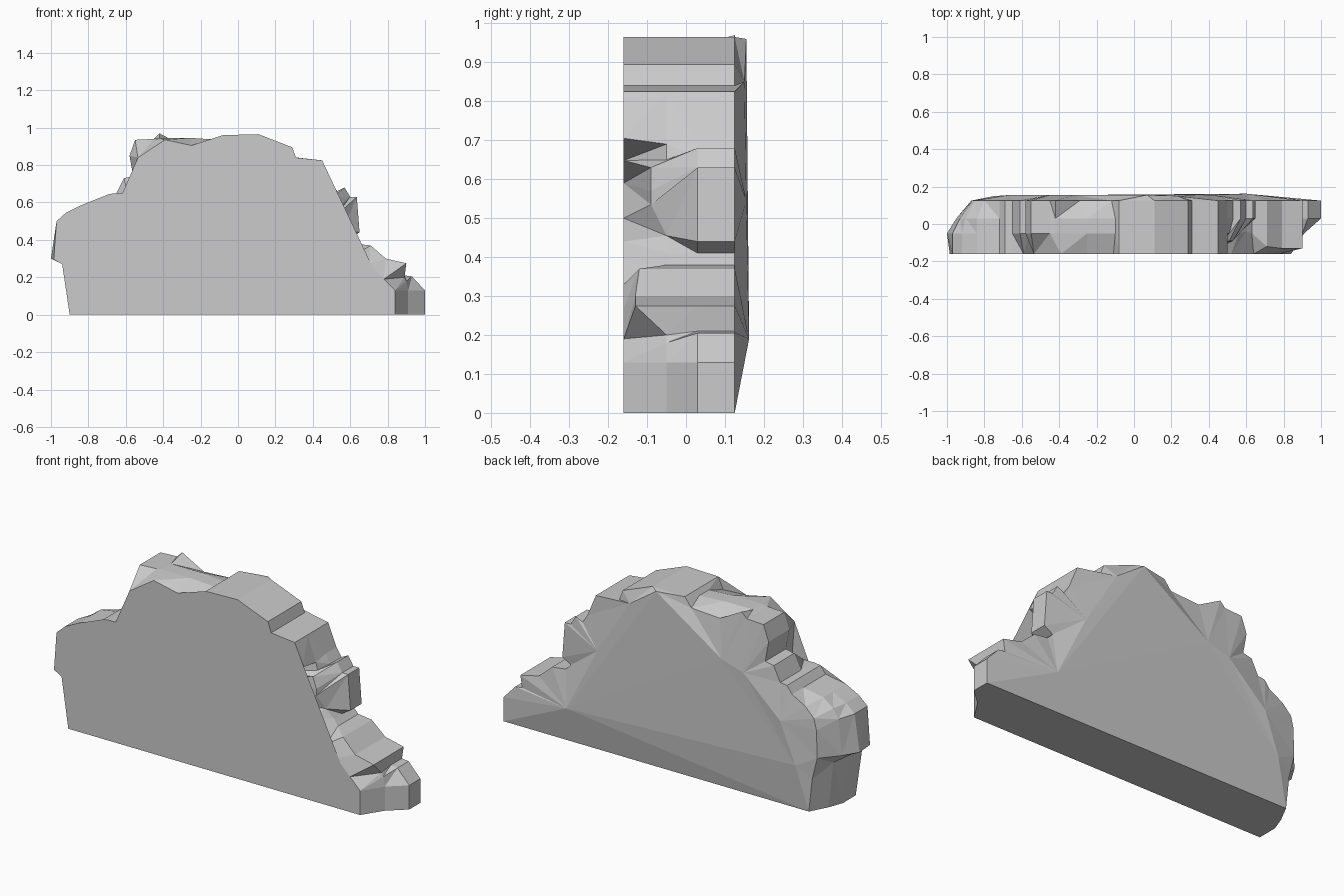
import bpy, bmesh

# Rock outline seen from the front (x, z), bottom left clockwise to bottom right
outline = [(-.90, 0), (-.94, .27), (-1, .30), (-.97, .50), (-.92, .545), (-.84, .585),
           (-.72, .605), (-.69, .645), (-.65, .65), (-.61, .73), (-.56, .74), (-.58, .85),
           (-.55, .935), (-.45, .94), (-.42, .945), (-.25, .945), (-.10, .935), (-.08, .96),
           (.11, .965), (.29, .895), (.31, .84), (.45, .825), (.50, .705), (.53, .66),
           (.57, .68), (.60, .63), (.635, .63), (.65, .44), (.60, .41), (.63, .38),
           (.71, .37), (.79, .30), (.90, .275), (.89, .21), (.93, .205), (1, .13), (1, 0)]


def section(y, changes):
    """Outline at depth y, with chipped points moved to (x, z) or (x, z, y)."""
    pts = []
    for i, p in enumerate(outline):
        p = changes.get(i, p)
        pts.append((p[0], p[2] if len(p) > 2 else y, p[1]))
    return pts


# Front edge, with the notch and the cut-away slope on the right
front = section(-.16, {
    2: (-.985, .295), 9: (-.59, .648), 10: (-.52, .645), 11: (-.535, .84), 12: (-.535, .84),
    13: (-.39, .935), 14: (-.39, .935), 15: (-.25, .905), 16: (-.11, .897),
    23: (.36, .648), 24: (.22, .59), 25: (.22, .59), 26: (.22, .59), 27: (.40, .50),
    28: (.52, .44), 29: (.58, .385), 30: (.64, .33), 31: (.70, .27), 32: (.78, .19),
    33: (.84, .13), 34: (.84, .13), 35: (.84, .13), 36: (.84, 0)})
# Ledges just behind the front
ledge = section(-.05, {
    22: (.50, .69), 23: (.51, .65), 24: (.51, .63, -.09), 25: (.53, .57, -.09),
    26: (.53, .535, -.09), 27: (.56, .455), 28: (.60, .41, -.04),
    30: (.71, .37, -.12), 31: (.79, .30, -.13), 32: (.90, .275, -.13),
    33: (.89, .20), 34: (.90, .18), 35: (.91, .13), 36: (.91, 0)})
middle = section(.03, {
    0: (-.87, 0), 1: (-.90, .25), 2: (-.95, .30), 3: (-.93, .49), 4: (-.90, .54)})
# Rear rim, rounded off on the left
rear = section(.125, {
    0: (-.82, 0), 1: (-.84, .18), 2: (-.87, .30), 3: (-.865, .45), 4: (-.85, .51),
    5: (-.80, .56), 14: (-.42, .97), 15: (-.29, .90), 16: (-.12, .91)})

# Coarse back face (x, z, y) and how many rim points meet each of its corners
back = [(-.82, 0, .125), (-.755, .24, .148), (-.67, .46, .155), (-.45, .66, .155),
        (-.32, .70, .155), (.07, .96, .155), (.23, .85, .15), (.42, .545, .155),
        (.60, .19, .162), (1, 0, .125)]
counts = [1, 2, 5, 5, 3, 3, 3, 7, 7, 1]

bm = bmesh.new()
cache = {}


def vert(p):
    if p not in cache:
        cache[p] = bm.verts.new(p)
    return cache[p]


def face(points):
    vs = list(dict.fromkeys(vert(p) for p in points))
    if len(vs) > 2 and not bm.faces.get(vs):
        bm.faces.new(vs)


corners = [(x, y, z) for x, z, y in back]
back_ring = [c for c, n in zip(corners, counts) for _ in range(n)]
rings = [front, ledge, middle, rear, back_ring]

# Skin between neighbouring sections
for a, b in zip(rings, rings[1:]):
    for i in range(len(a) - 1):
        face([a[i], a[i + 1], b[i + 1], b[i]])

# Front, back and bottom
face(front)
face(corners[1:9])
face([corners[0], corners[1], corners[8], corners[9]])
face([r[0] for r in rings] + [r[-1] for r in reversed(rings)])

bmesh.ops.triangulate(bm, faces=bm.faces[:])
bmesh.ops.recalc_face_normals(bm, faces=bm.faces[:])
mesh = bpy.data.meshes.new("rock_slab")
bm.to_mesh(mesh)
bm.free()
rock = bpy.data.objects.new("rock_slab", mesh)
bpy.context.collection.objects.link(rock)
